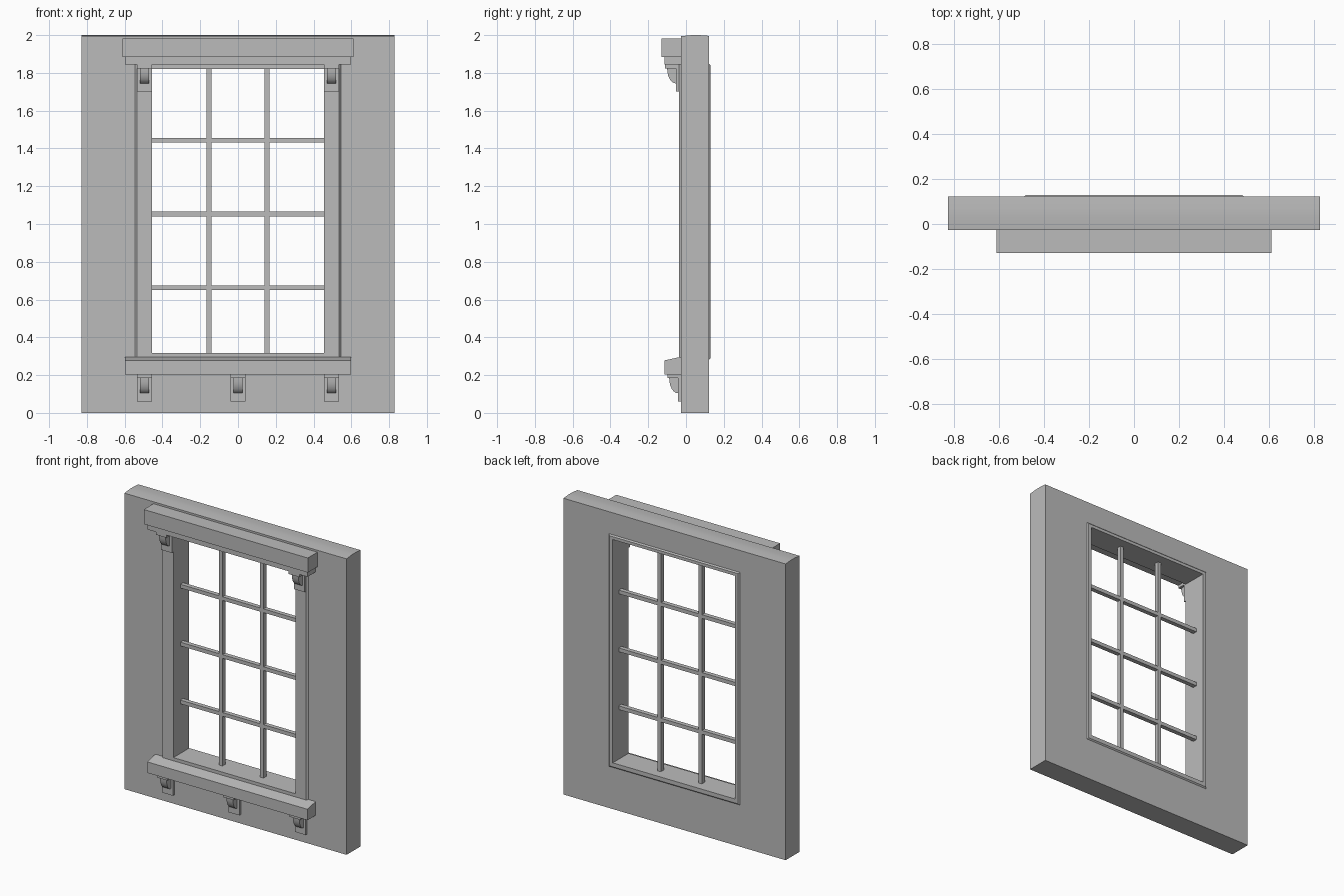
import bpy
import bmesh
from math import sin, cos, pi, radians

cube = bpy.data.objects.get("Cube")
if cube:
    bpy.data.objects.remove(cube, do_unlink=True)

GREY = (0.5, 0.5, 0.5, 1.0)
stone = bpy.data.materials.new("plain grey")
stone.use_nodes = True
stone.diffuse_color = GREY
stone.node_tree.nodes["Principled BSDF"].inputs["Base Color"].default_value = GREY


def finish(name, bm, smooth=False):
    bmesh.ops.recalc_face_normals(bm, faces=bm.faces)
    mesh = bpy.data.meshes.new(name)
    bm.to_mesh(mesh)
    bm.free()
    mesh.materials.append(stone)
    obj = bpy.data.objects.new(name, mesh)
    bpy.context.collection.objects.link(obj)
    if smooth:
        bpy.ops.object.select_all(action='DESELECT')
        obj.select_set(True)
        bpy.context.view_layer.objects.active = obj
        bpy.ops.object.shade_smooth_by_angle(angle=radians(30))
    return obj


def extrude(name, x0, x1, profile, smooth=False):
    """Solid with a (y, z) profile running from x0 to x1."""
    bm = bmesh.new()
    ends = [[bm.verts.new((x, y, z)) for y, z in profile] for x in (x0, x1)]
    for end in ends:
        bm.faces.new(end)
    n = len(profile)
    for i in range(n):
        j = (i + 1) % n
        bm.faces.new((ends[0][i], ends[0][j], ends[1][j], ends[1][i]))
    return finish(name, bm, smooth)


def box(name, x0, x1, y0, y1, z0, z1):
    return extrude(name, x0, x1, [(y0, z0), (y1, z0), (y1, z1), (y0, z1)])


def frame(name, loops, smooth=False):
    """Closed ring through rectangles given as (half width, bottom, top, y)."""
    bm = bmesh.new()
    rings = [[bm.verts.new(p) for p in
              ((-w, y, lo), (w, y, lo), (w, y, hi), (-w, y, hi))]
             for w, lo, hi, y in loops]
    for k, ring in enumerate(rings):
        following = rings[(k + 1) % len(rings)]
        for i in range(4):
            j = (i + 1) % 4
            bm.faces.new((ring[i], ring[j], following[j], following[i]))
    return finish(name, bm, smooth)


# Opening and wall depth
OPEN_W, OPEN_LO, OPEN_HI = 0.455, 0.316, 1.82
FRONT, BACK = -0.027, 0.122
CASING = FRONT - 0.011

# Wall slab with a faintly crowned top
frame("wall", [
    (0.828, 0, 1.994, FRONT),
    (0.828, 0, 2.0, 0.03),
    (0.828, 0, 2.0, 0.07),
    (0.828, 0, 1.996, BACK),
    (OPEN_W, OPEN_LO, OPEN_HI, BACK),
    (OPEN_W, OPEN_LO, OPEN_HI, FRONT)], smooth=True)

# Front casing with a chamfered outer edge
frame("front_casing", [
    (0.545, 0.28, 1.87, FRONT),
    (0.535, 0.285, 1.86, CASING),
    (OPEN_W, OPEN_LO, OPEN_HI, CASING),
    (OPEN_W, OPEN_LO, OPEN_HI, FRONT)])

# Thin trim on the back
frame("back_trim", [
    (0.488, 0.281, 1.848, BACK),
    (0.480, 0.289, 1.840, 0.13),
    (OPEN_W, OPEN_LO, OPEN_HI, 0.13),
    (OPEN_W, OPEN_LO, OPEN_HI, BACK)])

# Cornice and the moulding below it
box("cornice", -0.611, 0.611, -0.13, FRONT, 1.883, 1.981)
box("bed_moulding", -0.597, 0.597, -0.113, FRONT, 1.844, 1.883)

# Sloping sill
extrude("sill", -0.597, 0.597, [
    (-0.113, 0.204), (FRONT, 0.204), (FRONT, 0.297), (-0.113, 0.278)])


# Brackets: cap, curved scroll and back plate
def bracket(name, x, top, base):
    wide, narrow = 0.04, 0.024
    box(name + "_cap", x - wide, x + wide, base - 0.072, base, top - 0.02, top)
    box(name + "_plate", x - wide, x + wide, base - 0.016, base,
        top - 0.143, top - 0.02)
    steps = 6
    curve = [(base - 0.016 - 0.046 * cos(t), top - 0.02 - 0.08 * sin(t))
             for t in (i * pi / 2 / steps for i in range(steps + 1))]
    extrude(name + "_scroll", x - narrow, x + narrow,
            curve + [(base - 0.016, top - 0.02)], smooth=True)


for side, x in (("right", -0.495), ("middle", 0), ("left", 0.495)):
    bracket("sill_bracket_" + side, x, 0.204, FRONT)
    if x:
        bracket("cornice_bracket_" + side, x, 1.844, CASING)

# Glazing bars
BAR = 0.0125
for side, x in (("right", -0.153), ("left", 0.153)):
    box("upright_bar_" + side, x - BAR, x + BAR, 0.035, 0.067, OPEN_LO, OPEN_HI)
for i in range(3):
    z = 0.663 + 0.39 * i
    box(f"cross_bar_{i + 1}", -OPEN_W, OPEN_W, 0.036, 0.066, z - BAR, z + BAR)
